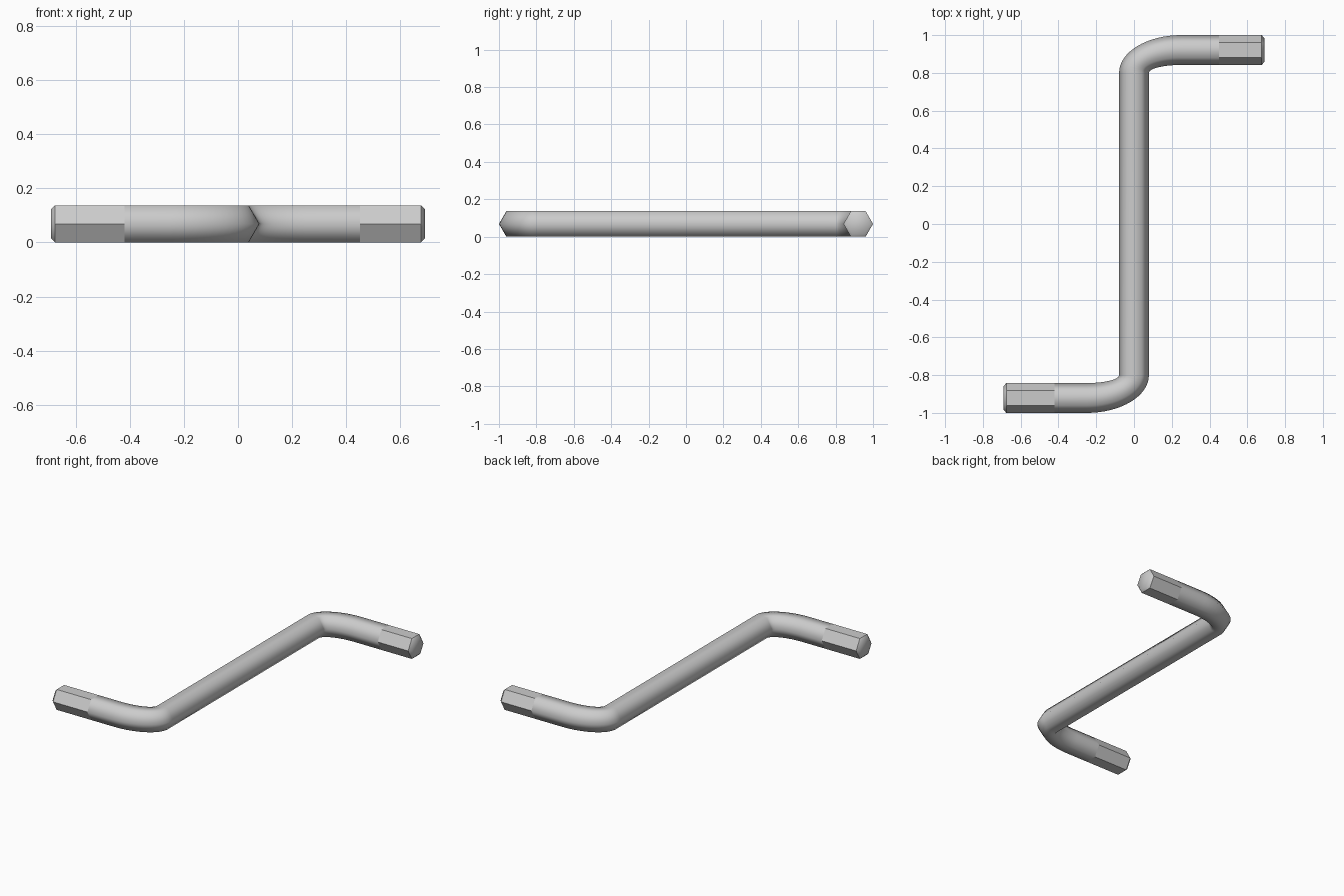
import bpy, bmesh
from math import sin, cos, pi

if "Cube" in bpy.data.objects:
    bpy.data.objects.remove(bpy.data.objects["Cube"])

R = 0.079             # hexagon corner radius
ZC = R * cos(pi / 6)  # bar axis height, so a flat rests on z = 0
Y_ARM = 1 - R         # arm axis
BX, BY = 0.25, 0.80   # centre of the elliptical bend
STEPS = 16
HEX = [(R * cos(i * pi / 3), R * sin(i * pi / 3)) for i in range(6)]


def half_rings(x_smooth_end):
    """Rings from the tip of an arm, through its bend, to the shaft."""
    rings = []
    for x, k in ((0.69, 0.80), (0.676, 1.0), (x_smooth_end, 1.0)):
        rings.append([(x, Y_ARM + s * k, ZC + h * k) for s, h in HEX])
    for i in range(STEPS + 1):
        t = pi / 2 * (1 - i / STEPS)
        rings.append([(BX - (BX + s) * cos(t),
                       BY + (Y_ARM - BY + s) * sin(t), ZC + h)
                      for s, h in HEX])
    return rings


# Second arm is the first turned half a revolution about z
first = half_rings(0.45)
second = [[(-x, -y, z) for x, y, z in ring] for ring in half_rings(0.42)]
# Align the corner order of the turned rings with the first half
second = [[ring[(3 - j) % 6] for j in range(6)] for ring in second]
rings = first + second[::-1]

bm = bmesh.new()
loops = [[bm.verts.new(p) for p in ring] for ring in rings]
last = len(loops) - 2
for i, (a, b) in enumerate(zip(loops, loops[1:])):
    for j in range(6):
        k = (j + 1) % 6
        face = bm.faces.new((a[j], a[k], b[k], b[j]))
        # Hexagonal bits stay faceted, the rest is smooth
        face.smooth = i not in (1, last - 1)
for ring in (loops[0], loops[-1]):
    bm.faces.new(ring).smooth = True
bmesh.ops.recalc_face_normals(bm, faces=bm.faces)

mesh = bpy.data.meshes.new("offset_hex_wrench")
bm.to_mesh(mesh)
bm.free()
wrench = bpy.data.objects.new("offset_hex_wrench", mesh)
bpy.context.collection.objects.link(wrench)
